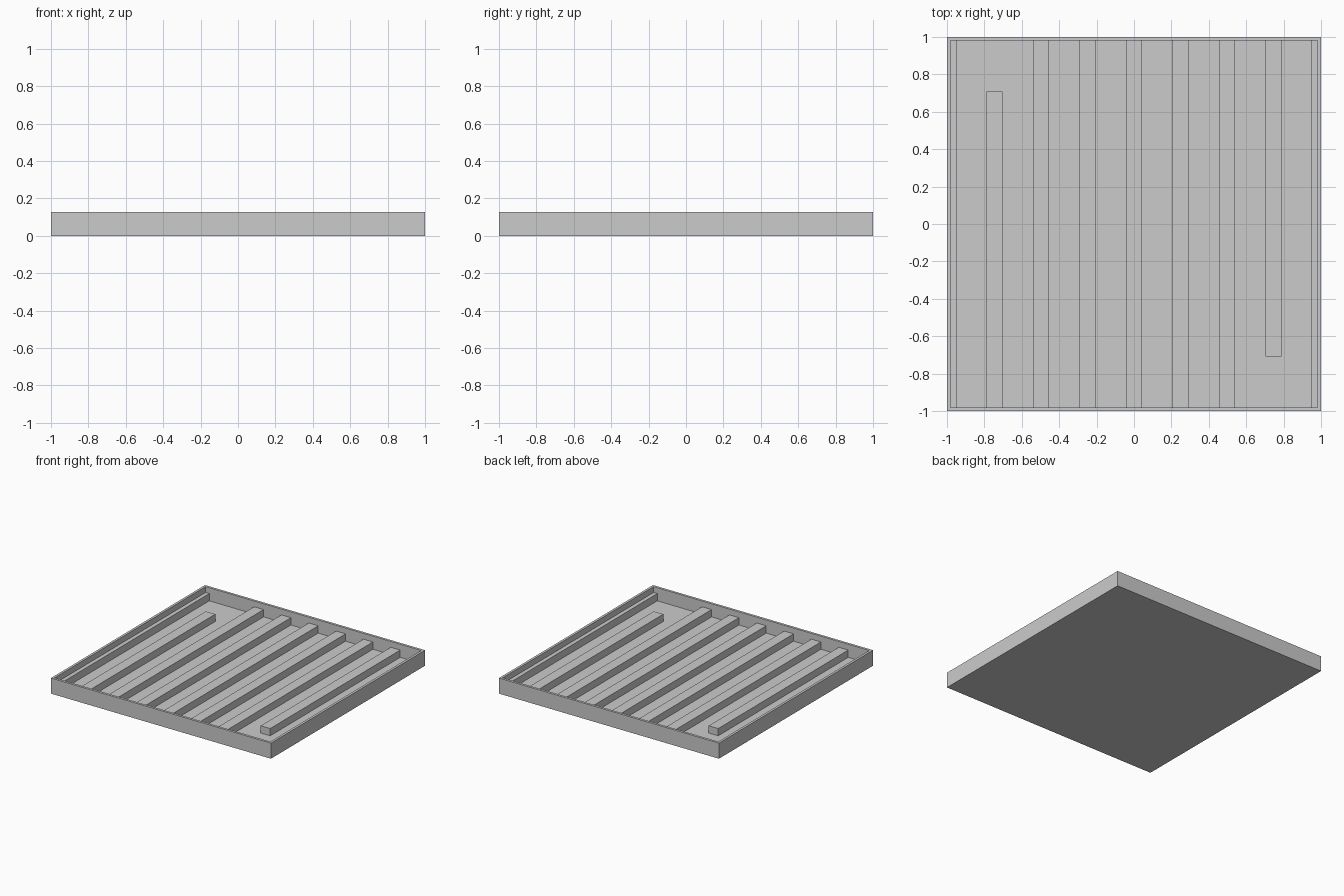
import bpy

cube = bpy.data.objects.get("Cube")
if cube:
    bpy.data.objects.remove(cube)

# Single plain grey
grey = bpy.data.materials.new("plain_grey")
grey.use_nodes = True
colour = (0.6, 0.6, 0.6, 1)
grey.diffuse_color = colour
grey.node_tree.nodes["Principled BSDF"].inputs["Base Color"].default_value = colour

HEIGHT, WALL, FLOOR, BAR_TOP = 0.128, 0.02, 0.02, 0.08
INNER = 1 - WALL


def box(name, x0, x1, y0, y1, z0, z1):
    bpy.ops.mesh.primitive_cube_add(
        size=1, location=((x0 + x1) / 2, (y0 + y1) / 2, (z0 + z1) / 2))
    ob = bpy.context.object
    ob.name = name
    ob.scale = (x1 - x0, y1 - y0, z1 - z0)
    bpy.ops.object.transform_apply(location=False, rotation=False, scale=True)
    ob.data.materials.append(grey)
    return ob


# Open tray: solid block with the inside cut out
tray = box("tray", -1, 1, -1, 1, 0, HEIGHT)
cutter = box("tray_cutter", -INNER, INNER, -INNER, INNER, FLOOR, HEIGHT + 0.1)
cut = tray.modifiers.new("hollow", "BOOLEAN")
cut.object = cutter
cut.solver = "EXACT"
bpy.context.view_layer.objects.active = tray
bpy.ops.object.modifier_apply(modifier=cut.name)
bpy.data.objects.remove(cutter)

# Ribs on the floor; the outermost two stop short at opposite ends
for i in range(-3, 4):
    mid = i * 0.2485
    front = -0.708 if i == 3 else -INNER
    back = 0.708 if i == -3 else INNER
    box(f"rib_{i + 4}", mid - 0.043, mid + 0.043, front, back, FLOOR, BAR_TOP)

# Narrow ledges along the side walls
for name, side in (("right_ledge", -1), ("left_ledge", 1)):
    a, b = sorted((side * 0.947, side * INNER))
    box(name, a, b, -INNER, INNER, FLOOR, BAR_TOP)
